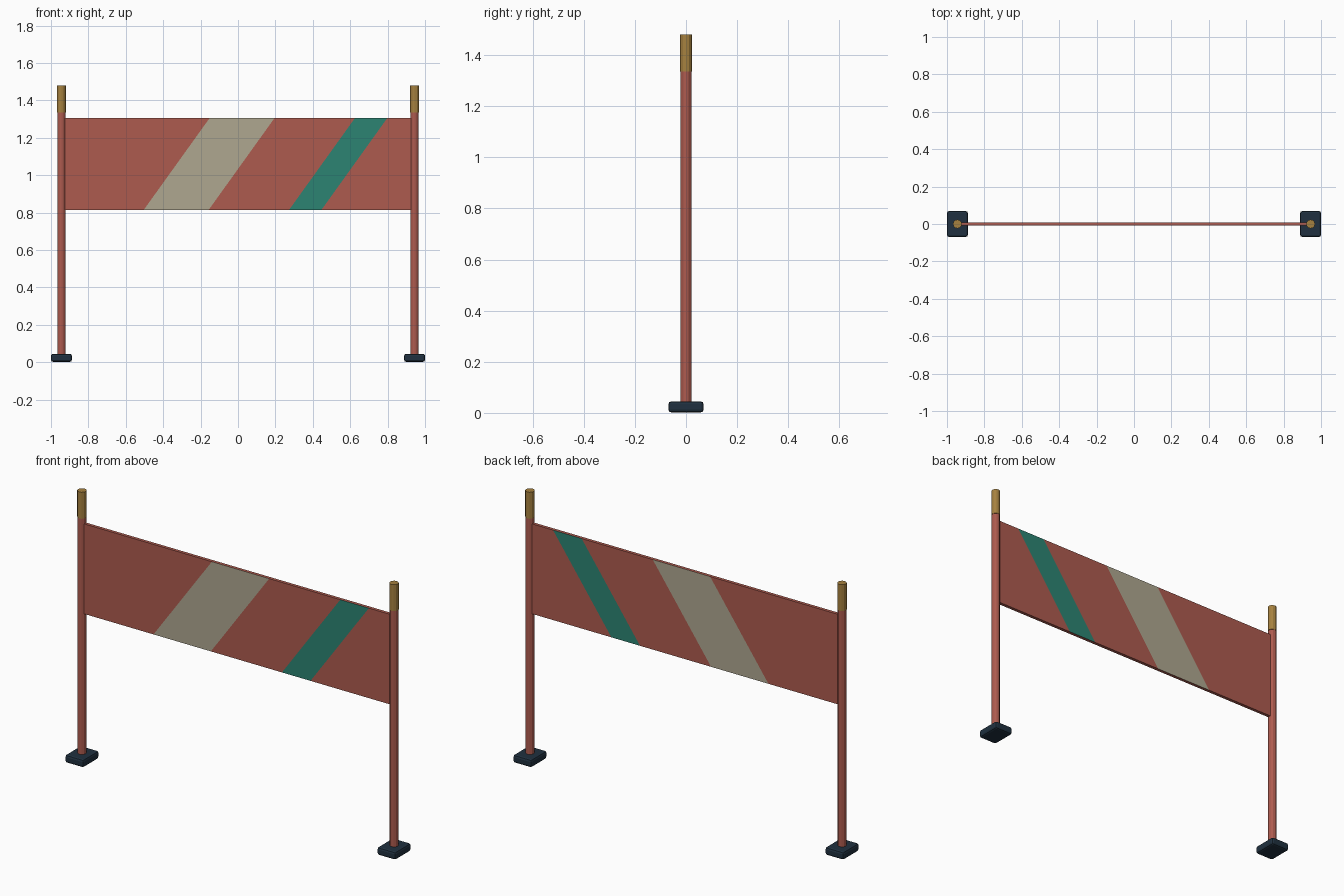
import bpy, bmesh
from mathutils import Vector

if "Cube" in bpy.data.objects:
    bpy.data.objects.remove(bpy.data.objects["Cube"])


def material(name, rgb):
    m = bpy.data.materials.new(name)
    m.diffuse_color = (*rgb, 1)
    m.use_nodes = True
    m.node_tree.nodes["Principled BSDF"].inputs["Base Color"].default_value = m.diffuse_color
    return m


RED = material("red_paint", (0.42, 0.105, 0.078))
BEIGE = material("beige_paint", (0.43, 0.39, 0.28))
TEAL = material("teal_paint", (0.025, 0.23, 0.17))
BRASS = material("brass", (0.38, 0.22, 0.05))
NAVY = material("navy_rubber", (0.014, 0.03, 0.05))

POST_X = 0.944
PANEL_Z0, PANEL_Z1 = 0.813, 1.305


def rod(name, x, radius, z0, z1, mat):
    bpy.ops.mesh.primitive_cylinder_add(vertices=12, radius=radius, depth=z1 - z0,
                                        location=(x, 0, (z0 + z1) / 2))
    ob = bpy.context.object
    ob.name = name
    ob.data.materials.append(mat)
    return ob


def box(name, loc, size, mats, bevel=0.0):
    bm = bmesh.new()
    bmesh.ops.create_cube(bm, size=1)
    bmesh.ops.scale(bm, vec=size, verts=bm.verts)
    bmesh.ops.translate(bm, vec=loc, verts=bm.verts)
    me = bpy.data.meshes.new(name)
    bm.to_mesh(me)
    bm.free()
    ob = bpy.data.objects.new(name, me)
    bpy.context.collection.objects.link(ob)
    for m in mats:
        me.materials.append(m)
    if bevel:
        mod = ob.modifiers.new("bevel", "BEVEL")
        mod.width, mod.segments = bevel, 2
    return ob


# posts with brass tips and rubber feet
for side, s in (("left", -1), ("right", 1)):
    x = s * POST_X
    box(side + "_foot", (x, 0, 0.0235), (0.112, 0.138, 0.043), [NAVY], 0.011)
    rod(side + "_post", x, 0.0215, 0.02, 1.34, RED)
    rod(side + "_post_tip", x, 0.0235, 1.335, 1.48, BRASS)

# sign panel, cut along the slanted stripe edges
panel = box("banner_panel", (0, 0, (PANEL_Z0 + PANEL_Z1) / 2),
            (2 * POST_X - 0.02, 0.018, PANEL_Z1 - PANEL_Z0), [RED, BEIGE, TEAL])
stripes = [(-0.505, -0.158, 1), (0.272, 0.445, 2)]  # bottom left, bottom right, material
SLANT = 0.353
slope = SLANT / (PANEL_Z1 - PANEL_Z0)

bm = bmesh.new()
bm.from_mesh(panel.data)
for left, right, _ in stripes:
    for x in (left, right):
        bmesh.ops.bisect_plane(bm, geom=bm.verts[:] + bm.edges[:] + bm.faces[:],
                               plane_co=Vector((x, 0, PANEL_Z0)),
                               plane_no=Vector((1, 0, -slope)).normalized())

# colour the stripes on the front and back faces only
bm.normal_update()
for f in bm.faces:
    if abs(f.normal.y) > 0.9:
        c = f.calc_center_median()
        foot_x = c.x - slope * (c.z - PANEL_Z0)
        for left, right, index in stripes:
            if left < foot_x < right:
                f.material_index = index
bm.to_mesh(panel.data)
bm.free()
